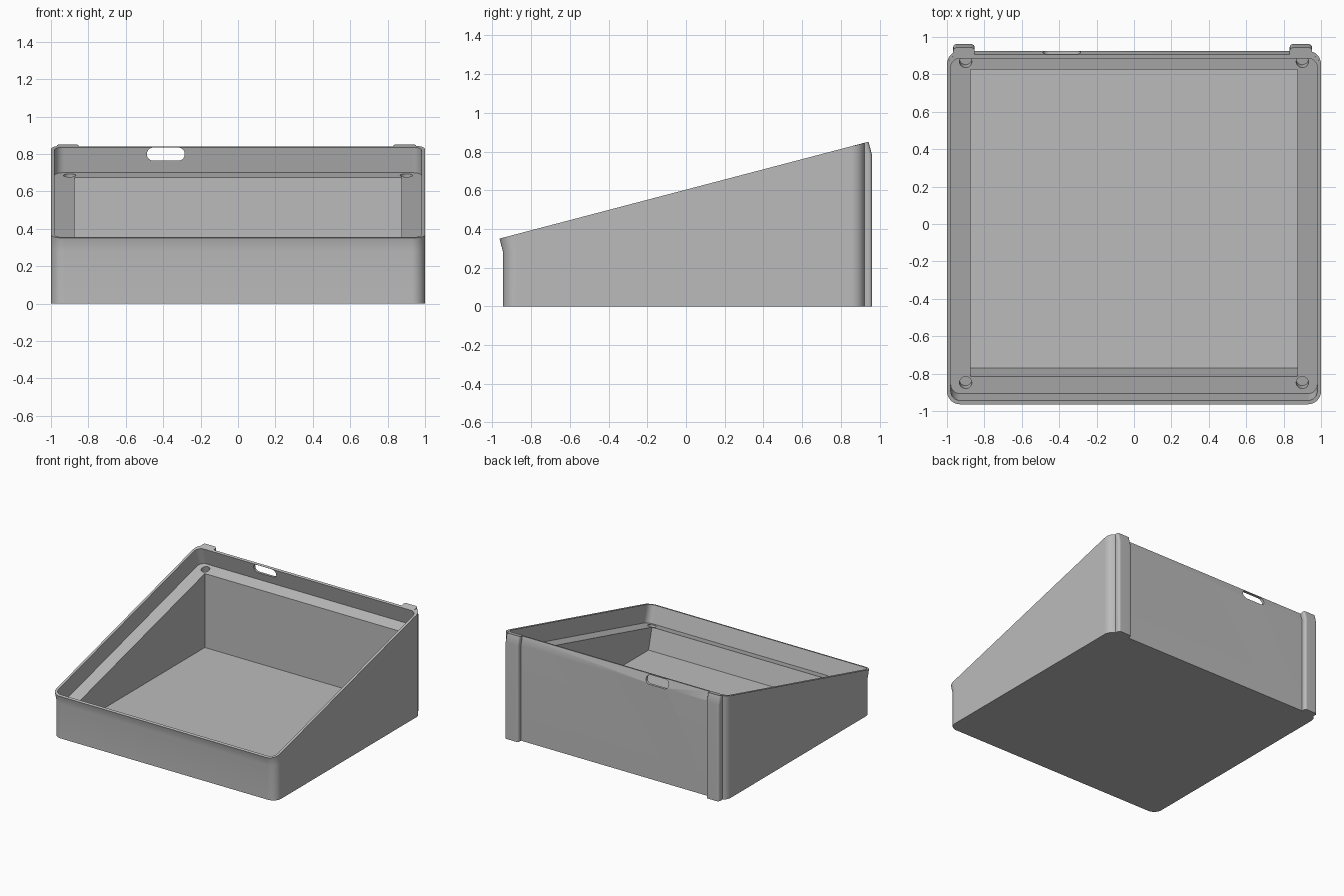
import bpy, bmesh, math
from mathutils import Vector, Matrix

if "Cube" in bpy.data.objects:
    bpy.data.objects.remove(bpy.data.objects["Cube"], do_unlink=True)

SLOPE = 0.2625
TILT = math.atan(SLOPE)
LEAN = Vector((0, -0.019, 0.07))      # offset from the crease up to the rim

grey = bpy.data.materials.new("plain grey")
grey.use_nodes = True
grey.diffuse_color = (0.5, 0.5, 0.5, 1)
grey.node_tree.nodes["Principled BSDF"].inputs["Base Color"].default_value = (0.5, 0.5, 0.5, 1)


def crease(y):
    return 0.28 + SLOPE * (y + 0.945)


def rim(y):
    return crease(y - LEAN.y) + LEAN.z


def ledge(y):
    return 0.70 + SLOPE * (y - 0.923)


def rounded_rect(x0, x1, y0, y1, r, steps=8):
    pts = []
    corners = [(x1 - r, y1 - r), (x0 + r, y1 - r), (x0 + r, y0 + r), (x1 - r, y0 + r)]
    for i, (cx, cy) in enumerate(corners):
        for k in range(steps + 1):
            a = math.pi / 2 * (i + k / steps)
            pts.append((cx + r * math.cos(a), cy + r * math.sin(a)))
    return pts


def at_height(outline, height):
    return [Vector((x, y, height(y))) for x, y in outline]


def loft(name, rings):
    bm = bmesh.new()
    loops = [[bm.verts.new(p) for p in ring] for ring in rings]
    n = len(loops[0])
    bm.faces.new(loops[0][::-1])
    bm.faces.new(loops[-1])
    for low, high in zip(loops, loops[1:]):
        for i in range(n):
            j = (i + 1) % n
            bm.faces.new((low[i], low[j], high[j], high[i]))
    bmesh.ops.recalc_face_normals(bm, faces=bm.faces[:])
    mesh = bpy.data.meshes.new(name)
    bm.to_mesh(mesh)
    bm.free()
    mesh.materials.append(grey)
    ob = bpy.data.objects.new(name, mesh)
    bpy.context.collection.objects.link(ob)
    return ob


def leaning_block(name, outline):
    """Upright walls up to the crease, then square to the sloping rim."""
    mid = at_height(outline, crease)
    return loft(name, [at_height(outline, lambda y: 0), mid, [p + LEAN for p in mid]])


def combine(target, tool, operation):
    mod = target.modifiers.new(operation.lower(), 'BOOLEAN')
    mod.operation, mod.object, mod.solver = operation, tool, 'EXACT'
    bpy.context.view_layer.objects.active = target
    bpy.ops.object.modifier_apply(modifier=mod.name)
    bpy.data.objects.remove(tool, do_unlink=True)


# Wedge-shaped outer body
body = leaning_block("sloped_case", rounded_rect(-1, 1, -0.945, 0.925, 0.07))

# Rear corners stay upright to the rim
for x0, x1 in ((-1, -0.85), (0.85, 1)):
    outline = rounded_rect(x0, x1, 0.76, 0.925, 0.07)
    corner = loft("rear_corner", [at_height(outline, lambda y: 0),
                                  at_height(outline, lambda y: rim(y) - 0.001)])
    combine(body, corner, 'UNION')

# Two full-height ribs on the back
for x0, x1 in ((-0.967, -0.852), (0.832, 0.952)):
    rib = leaning_block("back_rib", rounded_rect(x0, x1, 0.87, 0.962, 0.018, 4))
    combine(body, rib, 'UNION')

# Shallow recess square to the rim, leaving a ledge
middle = at_height(rounded_rect(-0.98, 0.98, -0.925, 0.905, 0.05), crease)
recess = loft("recess_cutter", [[p + LEAN * k for p in middle] for k in (-0.94, 1.5)])
combine(body, recess, 'DIFFERENCE')

# Deep cavity with upright sides and a front wall square to the slope
floor_z, front_y, back_y, rise = 0.075, -0.77, 0.825, 0.2
front_top = (front_y - SLOPE * rise, floor_z + rise)
side = [(front_y, floor_z), (back_y, floor_z), (back_y, 0.76), front_top]
cavity = loft("cavity_cutter", [[(x, y, z) for y, z in side] for x in (-0.875, 0.875)])
combine(body, cavity, 'DIFFERENCE')

# Screw holes square to the ledge
for x in (-0.9, 0.9):
    for y in (-0.848, 0.868):
        place = Matrix.Translation((x, y, ledge(y))) @ Matrix.Rotation(TILT, 4, 'X')
        circle = [(0.033 * math.cos(a * math.pi / 12), 0.033 * math.sin(a * math.pi / 12))
                  for a in range(24)]
        hole = loft("hole_cutter", [[place @ Vector((u, v, h)) for u, v in circle]
                                    for h in (-0.06, 0.03)])
        combine(body, hole, 'DIFFERENCE')

# Cable slot through the back wall
slot_outline = rounded_rect(-0.487, -0.285, 0.764, 0.834, 0.034)
slot = loft("slot_cutter", [[(x, y, z) for x, z in slot_outline] for y in (0.85, 1.0)])
combine(body, slot, 'DIFFERENCE')

# Smooth rounded corners, crisp edges
bpy.ops.object.select_all(action='DESELECT')
body.select_set(True)
bpy.context.view_layer.objects.active = body
bpy.ops.object.shade_smooth_by_angle(angle=math.radians(30))
weighted = body.modifiers.new("weighted normals", 'WEIGHTED_NORMAL')
weighted.keep_sharp = True
